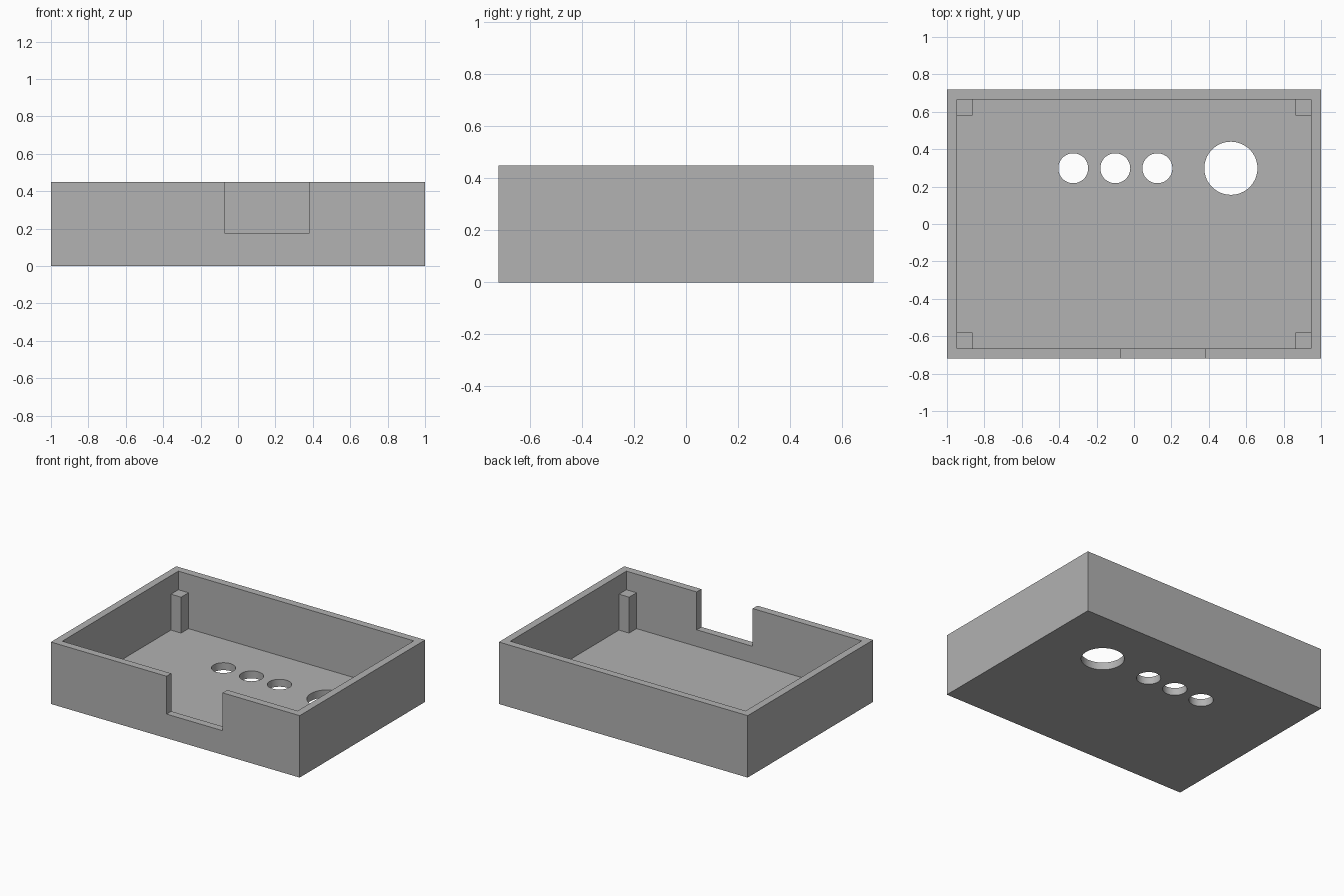
import bpy

if "Cube" in bpy.data.objects:
    bpy.data.objects.remove(bpy.data.objects["Cube"])

grey = bpy.data.materials.new("plain grey")
grey.diffuse_color = (0.445, 0.445, 0.445, 1)
grey.use_nodes = True
grey.node_tree.nodes["Principled BSDF"].inputs["Base Color"].default_value = grey.diffuse_color

W, D, H = 1.0, 0.72, 0.45      # half width, half depth, height
T = 0.054                      # wall and floor thickness


def box(name, lo, hi):
    bpy.ops.mesh.primitive_cube_add(size=1, location=[(a + b) / 2 for a, b in zip(lo, hi)])
    ob = bpy.context.object
    ob.name = name
    ob.scale = [b - a for a, b in zip(lo, hi)]
    bpy.ops.object.transform_apply(location=True, rotation=True, scale=True)
    ob.data.materials.append(grey)
    return ob


def rod(name, x, y, r):
    bpy.ops.mesh.primitive_cylinder_add(vertices=64, radius=r, depth=0.3, location=(x, y, 0))
    ob = bpy.context.object
    ob.name = name
    ob.data.materials.append(grey)
    return ob


def cut(target, cutter):
    mod = target.modifiers.new("cut", 'BOOLEAN')
    mod.operation = 'DIFFERENCE'
    mod.solver = 'EXACT'
    mod.object = cutter
    bpy.context.view_layer.objects.active = target
    bpy.ops.object.modifier_apply(modifier=mod.name)
    bpy.data.objects.remove(cutter)


# Open tray
tray = box("tray", (-W, -D, 0), (W, D, H))
cut(tray, box("cavity_cutter", (-W + T, -D + T, T), (W - T, D - T, H + 0.2)))

# Notch in the front wall
cut(tray, box("notch_cutter", (-0.07, -D - 0.1, 0.175), (0.38, -D + T + 0.1, H + 0.1)))

# Three small holes and one large hole through the floor
for x, r in ((-0.325, 0.08), (-0.1, 0.08), (0.125, 0.08), (0.518, 0.142)):
    cut(tray, rod("hole_cutter", x, 0.298, r))

bpy.ops.object.select_all(action='DESELECT')
tray.select_set(True)
bpy.context.view_layer.objects.active = tray
bpy.ops.object.shade_smooth_by_angle(angle=0.5)

# Corner posts, sunk slightly into walls and floor
for sx in (-1, 1):
    for sy in (-1, 1):
        xs = sorted((sx * 0.864, sx * (W - T + 0.01)))
        ys = sorted((sy * 0.581, sy * (D - T + 0.01)))
        box("corner_post", (xs[0], ys[0], T - 0.01), (xs[1], ys[1], 0.315))
